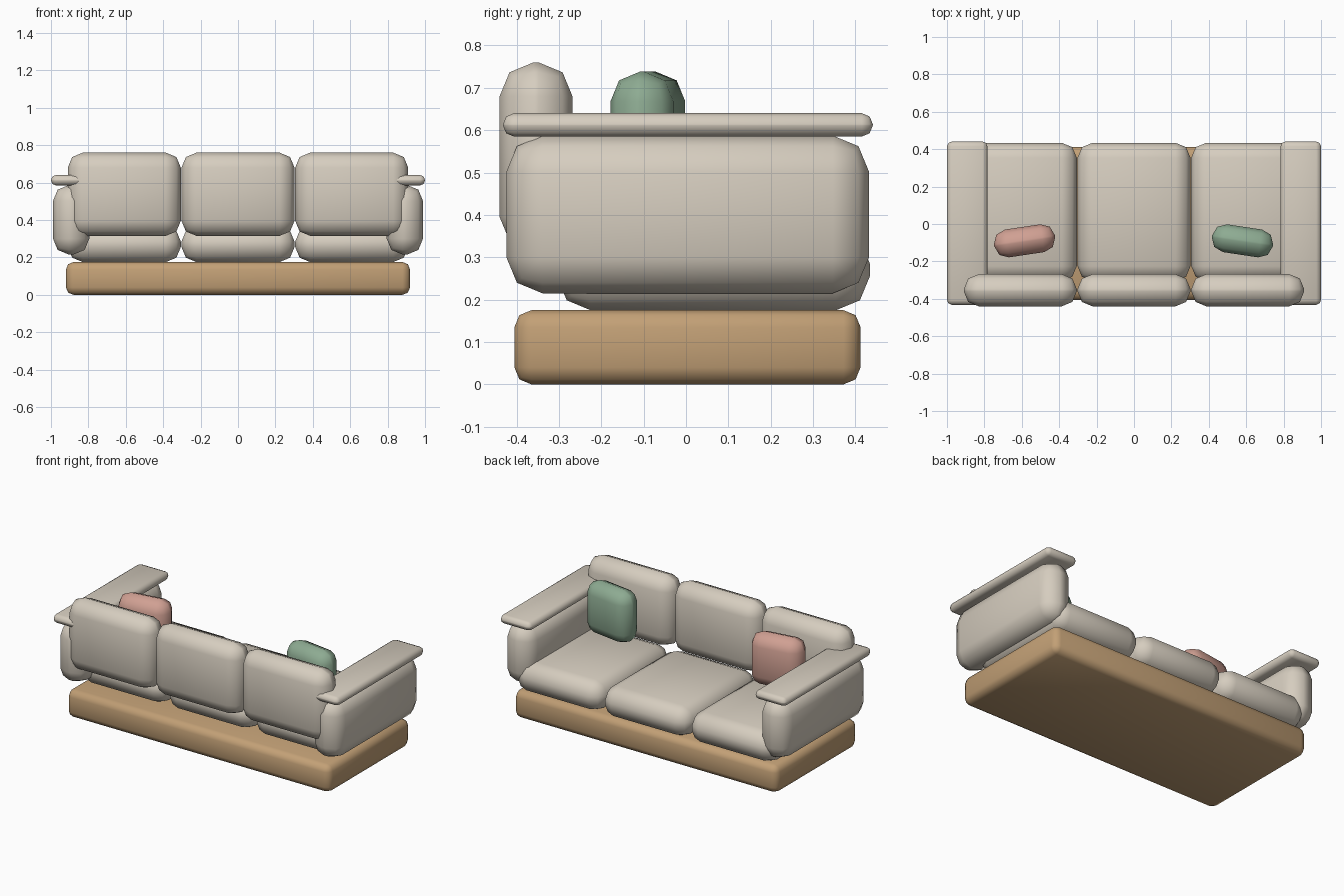
import bpy
import bmesh
import math
from mathutils import Matrix, Vector

if "Cube" in bpy.data.objects:
    bpy.data.objects.remove(bpy.data.objects["Cube"], do_unlink=True)


def make_material(name, color):
    mat = bpy.data.materials.new(name)
    mat.use_nodes = True
    mat.diffuse_color = (*color, 1)
    mat.node_tree.nodes["Principled BSDF"].inputs["Base Color"].default_value = (*color, 1)
    return mat


linen = make_material("warm linen", (0.67, 0.61, 0.52))
wood = make_material("tan wood", (0.54, 0.35, 0.18))
pink = make_material("dusty pink", (0.63, 0.35, 0.29))
green = make_material("sage green", (0.27, 0.41, 0.29))


def soft_box(name, low, high, radius, mat, turn=0):
    """Box between two corners with rounded edges, turned about its own z axis."""
    low, high = Vector(low), Vector(high)
    mesh = bpy.data.meshes.new(name)
    bm = bmesh.new()
    bmesh.ops.create_cube(bm, size=1, matrix=Matrix.Diagonal((*(high - low), 1)))
    bmesh.ops.bevel(bm, geom=bm.edges[:], offset=radius, segments=2,
                    profile=0.5, affect='EDGES', clamp_overlap=True)
    bm.to_mesh(mesh)
    bm.free()
    obj = bpy.data.objects.new(name, mesh)
    bpy.context.collection.objects.link(obj)
    obj.location = (low + high) / 2
    obj.rotation_euler.z = math.radians(turn)
    mesh.materials.append(mat)
    bpy.ops.object.select_all(action='DESELECT')
    obj.select_set(True)
    bpy.context.view_layer.objects.active = obj
    bpy.ops.object.shade_smooth_by_angle(angle=math.radians(60))
    return obj


# Wooden plinth
soft_box("base", (-0.92, -0.405, 0), (0.92, 0.412, 0.175), 0.04, wood)

# Three seat and back cushions
for side, x in (("right", -0.608), ("middle", 0), ("left", 0.608)):
    soft_box(side + "_seat_cushion", (x - 0.302, -0.305, 0.175),
             (x + 0.302, 0.434, 0.365), 0.08, linen)
    soft_box(side + "_back_cushion", (x - 0.302, -0.44, 0.315),
             (x + 0.302, -0.268, 0.76), 0.08, linen)

# Padded arms with flat tops
for side, s in (("right", -1), ("left", 1)):
    x = s * 0.892
    soft_box(side + "_arm", (x - 0.097, -0.424, 0.215),
             (x + 0.097, 0.432, 0.587), 0.085, linen)
    soft_box(side + "_arm_top", (x - 0.108, -0.432, 0.585),
             (x + 0.108, 0.441, 0.64), 0.026, linen)

# Throw pillows
for name, x, mat, turn in (("pink_pillow", -0.585, pink, 8.5),
                           ("green_pillow", 0.58, green, -8.5)):
    soft_box(name, (x - 0.165, -0.165, 0.41), (x + 0.165, -0.015, 0.738),
             0.07, mat, turn)
